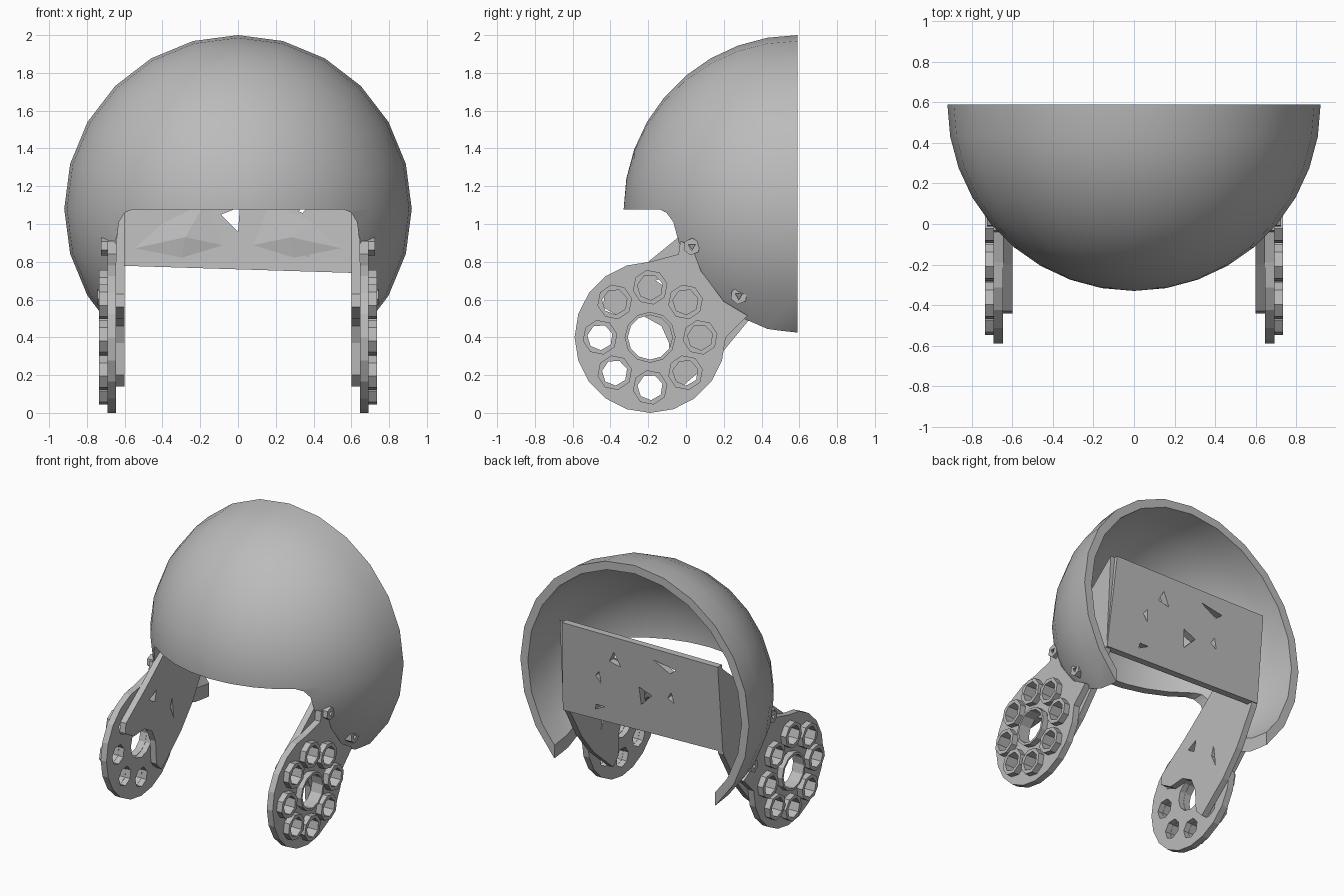
import bpy, bmesh, math
from mathutils import Matrix

if "Cube" in bpy.data.objects:
    bpy.data.objects.remove(bpy.data.objects["Cube"])

grey = bpy.data.materials.new("grey")
grey.diffuse_color = (0.5, 0.5, 0.5, 1)
grey.use_nodes = True
grey.node_tree.nodes["Principled BSDF"].inputs["Base Color"].default_value = grey.diffuse_color

# local (a, b, c) -> side plates lie in y/z, cross plates lie in x/z
SIDE = Matrix(((0, 0, 1, 0), (1, 0, 0, 0), (0, 1, 0, 0), (0, 0, 0, 1)))
CROSS = Matrix(((1, 0, 0, 0), (0, 0, -1, 0), (0, 1, 0, 0), (0, 0, 0, 1)))


def add_mesh(name, mesh):
    ob = bpy.data.objects.new(name, mesh)
    bpy.context.collection.objects.link(ob)
    mesh.materials.clear()
    mesh.materials.append(grey)
    return ob


def baked(ob):
    bpy.context.view_layer.update()
    dg = bpy.context.evaluated_depsgraph_get()
    return bpy.data.meshes.new_from_object(ob.evaluated_get(dg))


def plate(name, loops, lo, hi, frame):
    """Flat outline with holes, extruded from lo to hi along the frame's normal."""
    cu = bpy.data.curves.new(name, 'CURVE')
    cu.dimensions = '2D'
    cu.fill_mode = 'BOTH'
    cu.extrude = (hi - lo) / 2
    for pts in loops:
        sp = cu.splines.new('POLY')
        sp.points.add(len(pts) - 1)
        for p, (a, b) in zip(sp.points, pts):
            p.co = (a, b, 0, 1)
        sp.use_cyclic_u = True
    tmp = bpy.data.objects.new("tmp", cu)
    bpy.context.collection.objects.link(tmp)
    mesh = baked(tmp)
    bpy.data.objects.remove(tmp)
    mesh.transform(frame @ Matrix.Translation((0, 0, (lo + hi) / 2)))
    bm = bmesh.new()
    bm.from_mesh(mesh)
    bmesh.ops.remove_doubles(bm, verts=bm.verts, dist=1e-4)
    bmesh.ops.recalc_face_normals(bm, faces=bm.faces)
    for f in bm.faces:
        f.smooth = False
    bm.to_mesh(mesh)
    bm.free()
    return add_mesh(name, mesh)


def ngon(a, b, r, n, start=0.0):
    return [(a + r * math.cos(start + 2 * math.pi * i / n),
             b + r * math.sin(start + 2 * math.pi * i / n)) for i in range(n)]


# domed shell: half sphere facing forward, spun around the y axis
CY, CZ, R, T = 0.59, 1.08, 0.92, 0.06
bm = bmesh.new()
N = 9
outer = [(R * math.sin(i * math.pi / 2 / N), R * math.cos(i * math.pi / 2 / N)) for i in range(N + 1)]
inner = [(r * (R - T) / R, d * (R - T) / R) for r, d in reversed(outer)]
vs = [bm.verts.new((r, CY - d, CZ)) for r, d in outer + inner]
es = [bm.edges.new(p) for p in zip(vs, vs[1:])]
bmesh.ops.spin(bm, geom=vs + es, cent=(0, CY, CZ), axis=(0, 1, 0), angle=2 * math.pi, steps=24)
bmesh.ops.remove_doubles(bm, verts=bm.verts, dist=1e-4)
bmesh.ops.dissolve_degenerate(bm, edges=bm.edges, dist=1e-4)
bmesh.ops.recalc_face_normals(bm, faces=bm.faces)
mesh = bpy.data.meshes.new("dome_shell")
bm.to_mesh(mesh)
bm.free()
dome = add_mesh("dome_shell", mesh)

# opening under the brow, with rounded upper corners
half = [(0.645, -0.3), (0.645, 0.9), (0.63, 1.01), (0.6, 1.06), (0.56, 1.077)]
opening = plate("opening_cutter", [half + [(-a, b) for a, b in reversed(half)]], -1.2, 1.2, CROSS)
mod = dome.modifiers.new("cut", 'BOOLEAN')
mod.operation = 'DIFFERENCE'
mod.solver = 'EXACT'
mod.object = opening
cut_mesh = baked(dome)
dome.modifiers.clear()
dome.data = cut_mesh
bpy.data.objects.remove(opening)
bpy.ops.object.select_all(action='DESELECT')
dome.select_set(True)
bpy.context.view_layer.objects.active = dome
bpy.ops.object.shade_smooth_by_angle(angle=math.radians(35))

# round leg plate with eight holes and a flared arm
DY, DZ = -0.19, 0.4
arc = [(DY + 0.4 * math.cos(math.radians(t)), DZ + 0.4 * math.sin(math.radians(t)))
       for t in range(90, 361, 18)]
arm = [(0.325, 0.515), (0.2, 0.59), (0.08, 0.75), (0.03, 0.88), (-0.03, 0.91), (-0.04, 0.84)]
ring_at = [(DY + 0.265 * math.cos(i * math.pi / 4), DZ + 0.265 * math.sin(i * math.pi / 4))
           for i in range(8)]
holes = [ngon(a, b, 0.07, 7, 0.3) for a, b in ring_at] + [ngon(DY, DZ, 0.12, 12)]

# brace strip running from the leg plate up to the back panel, notched at the hub
strip = [(0.53, 1.41), (0.49, 0.76), (0.34, 0.5), (0.2, 0.33), (-0.02, 0.14), (-0.08, 0.2),
         (-0.09, 0.37), (-0.13, 0.46), (-0.22, 0.51), (-0.34, 0.5), (-0.44, 0.56),
         (-0.43, 0.63), (-0.2, 0.8), (-0.04, 0.93)]
strip_holes = [[(0.08, 0.55), (0.12, 0.46), (0.1, 0.62)],
               [(-0.16, 0.7), (-0.08, 0.74), (-0.1, 0.66)]]


def both(lo, hi):
    return (("right", lo, hi), ("left", -hi, -lo))


for side, lo, hi in both(0.645, 0.692):
    plate(side + "_leg_disc", [arc + arm] + holes, lo, hi, SIDE)
for side, lo, hi in both(0.6, 0.645):
    plate(side + "_brace", [strip] + strip_holes, lo, hi, SIDE)
for side, lo, hi in both(0.685, 0.735):
    for i, (a, b) in enumerate(ring_at):
        plate(f"{side}_rim_{i}", [ngon(a, b, 0.093, 8, 0.2), ngon(a, b, 0.068, 7, 0.3)], lo, hi, SIDE)
    plate(side + "_hub_rim", [ngon(DY, DZ, 0.135, 12), ngon(DY, DZ, 0.118, 12)], lo, hi, SIDE)

# hollow fasteners joining the arms to the dome
for a, b, x in ((0.03, 0.88, 0.725), (0.28, 0.62, 0.745)):
    for side, lo, hi in both(0.66, x):
        plate(side + "_fastener", [ngon(a, b, 0.046, 6, 0.4), ngon(a, b, 0.022, 3, 0.5)], lo, hi, SIDE)


def lean(mesh):
    """Tip the top of the panel backwards."""
    for v in mesh.vertices:
        v.co.y += 0.06 * (v.co.z - 0.75) / 0.65


# back panel with small cut-outs
panel = [(-0.645, 0.78), (0.645, 0.74), (0.61, 1.41), (-0.645, 1.42)]
cuts = [[(-0.09, 1.05), (0.0, 0.96), (0.01, 1.09)], [(-0.27, 1.04), (-0.22, 1.07), (-0.25, 1.12)],
        [(0.3, 0.86), (0.38, 0.82), (0.37, 0.86)], [(0.32, 1.03), (0.36, 1.08), (0.33, 1.12)],
        [(-0.3, 1.3), (-0.12, 1.33), (-0.25, 1.26)], [(0.15, 1.2), (0.2, 1.3), (0.24, 1.22)]]
lean(plate("back_panel", [panel] + cuts, -0.495, -0.445, CROSS).data)

# shallow facets on the front of the panel
for side, s in (("right", 1), ("left", -1)):
    base = [(0.04, 0.88), (0.3, 0.8), (0.6, 0.86), (0.42, 1.02), (0.15, 1.15)]
    bm = bmesh.new()
    ring = [bm.verts.new((s * a, 0.45, b)) for a, b in base]
    peak = bm.verts.new((s * 0.28, 0.42, 0.93))
    for p, q in zip(ring, ring[1:] + ring[:1]):
        bm.faces.new((p, q, peak))
    bm.faces.new(ring)
    bmesh.ops.recalc_face_normals(bm, faces=bm.faces)
    m = bpy.data.meshes.new("facet")
    bm.to_mesh(m)
    bm.free()
    lean(m)
    add_mesh(side + "_panel_facet", m)
